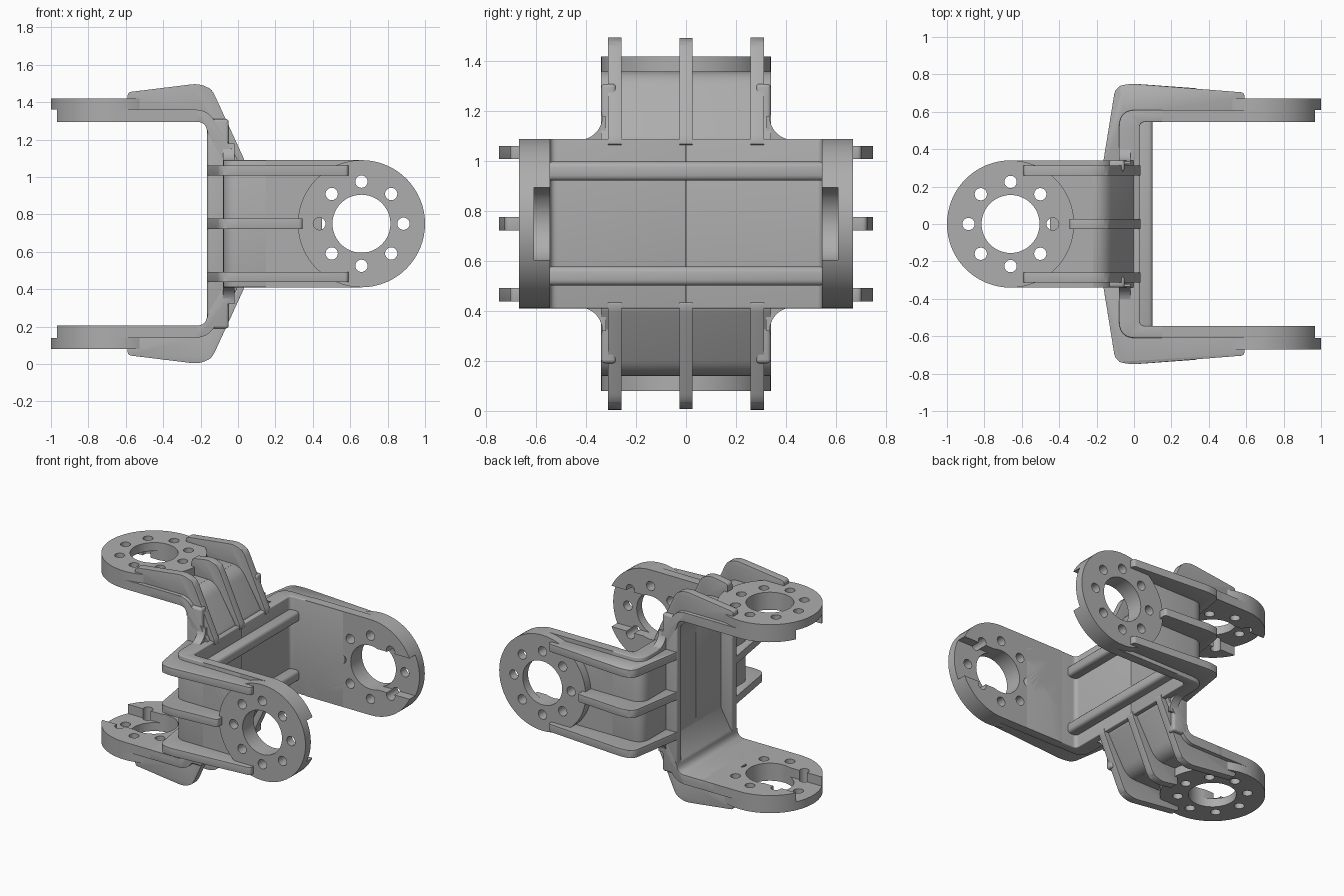
import bpy
import bmesh
from math import cos, sin, pi
from mathutils import Vector

if "Cube" in bpy.data.objects:
    bpy.data.objects.remove(bpy.data.objects["Cube"])

metal = bpy.data.materials.new("cast_grey_metal")
metal.use_nodes = True
GREY = (0.42, 0.42, 0.42, 1)
metal.diffuse_color = GREY
bsdf = metal.node_tree.nodes["Principled BSDF"]
bsdf.inputs["Base Color"].default_value = GREY
bsdf.inputs["Roughness"].default_value = 0.6

MID = 0.75       # height of the centre
HALF = 0.34      # half width of an arm, and pad radius
INNER, STEP, OUTER = 0.545, 0.61, 0.67   # arm layers measured from the centre
PAD = 0.66       # pad centre along the arm


# Frames: u runs along x, t across the arm, w outward from the centre
def upright_frame(side):
    return lambda u, t, w: Vector((u, t, MID + side * w))


def sideways_frame(side):
    return lambda u, t, w: Vector((u, side * w, MID + t))


def rounded(points, steps=6):
    """Round each (p, q, radius) corner of a closed outline."""
    out = []
    for i, (p, q, r) in enumerate(points):
        c = Vector((p, q))
        if r == 0:
            out.append(c)
            continue
        a = Vector(points[i - 1][:2]) - c
        b = Vector(points[(i + 1) % len(points)][:2]) - c
        a, b = c + a.normalized() * r, c + b.normalized() * r
        for k in range(steps + 1):
            f = k / steps
            out.append(a * (1 - f) ** 2 + c * 2 * f * (1 - f) + b * f * f)
    return out


def circle(cx, cy, r, n=48, start=0.0, sweep=2 * pi):
    full = sweep > 6
    return [Vector((cx + r * cos(start + sweep * i / (n if full else n - 1)),
                    cy + r * sin(start + sweep * i / (n if full else n - 1))))
            for i in range(n)]


def add_prism(bm, outline, lo, hi, place):
    ends = [[bm.verts.new(place(p.x, p.y, h)) for p in outline] for h in (lo, hi)]
    bm.faces.new(ends[0])
    bm.faces.new(list(reversed(ends[1])))
    n = len(outline)
    for i in range(n):
        j = (i + 1) % n
        bm.faces.new((ends[0][i], ends[1][i], ends[1][j], ends[0][j]))


def make(name, prisms):
    bm = bmesh.new()
    for args in prisms:
        add_prism(bm, *args)
    bmesh.ops.recalc_face_normals(bm, faces=bm.faces)
    mesh = bpy.data.meshes.new(name)
    bm.to_mesh(mesh)
    bm.free()
    obj = bpy.data.objects.new(name, mesh)
    bpy.context.collection.objects.link(obj)
    mesh.materials.append(metal)
    return obj


def finish(obj, bevel=0.0, cutters=()):
    for cutter in cutters:
        mod = obj.modifiers.new("cut", "BOOLEAN")
        mod.operation, mod.solver, mod.object = "DIFFERENCE", "EXACT", cutter
    if bevel:
        mod = obj.modifiers.new("soft_edges", "BEVEL")
        mod.width, mod.segments, mod.angle_limit = bevel, 3, 0.7
    bpy.ops.object.select_all(action="DESELECT")
    bpy.context.view_layer.objects.active = obj
    obj.select_set(True)
    for mod in list(obj.modifiers):
        bpy.ops.object.modifier_apply(modifier=mod.name)
    bpy.ops.object.shade_smooth_by_angle(angle=0.6)


def rect(p0, p1, q0, q1):
    return [Vector(c) for c in ((p0, q0), (p1, q0), (p1, q1), (p0, q1))]


# Wall outlines (u, w, corner radius)
SLANTED_WALL = [(-0.45, INNER, 0), (-0.165, INNER, 0.06), (-0.165, 0.49, 0.02),
                (-0.08, HALF, 0), (-0.08, 0.3, 0), (0, 0.3, 0), (0, HALF, 0.02),
                (-0.16, STEP, 0.07), (-0.45, STEP, 0)]
STRAIGHT_WALL = [(0.45, INNER, 0), (0.03, INNER, 0.03), (0.03, 0, 0),
                 (-0.08, 0, 0), (-0.08, STEP, 0.09), (0.45, STEP, 0)]


# Rib outlines, from the arm tip round the elbow to the web
def slanted_rib(tip, top):
    return [(tip, 0.58, 0), (tip, top, 0.02), (-0.19, 0.752, 0.06), (-0.135, 0.71, 0.03),
            (0.035, HALF, 0.02), (0.035, 0.315, 0.01), (-0.03, 0.315, 0), (-0.16, 0.58, 0)]


def straight_rib(tip, top):
    return [(tip, 0.58, 0), (tip, top, 0.02), (-0.03, 0.752, 0.05), (-0.1, 0.73, 0.04),
            (-0.163, HALF, 0.01), (-0.163, 0.3, 0), (-0.05, 0.3, 0), (-0.05, 0.58, 0)]


def build_arm(label, place, d, wall, rib):
    """One arm with its pad, ribs and wall; d is the direction it points in x."""
    def across(p, q, h):      # outline in u-w, extruded across t
        return place(p, h, q)

    def outward(p, q, h):     # outline in u-t, extruded along w
        return place(p, q, h)

    # Cutters: bore, bolt ring and tip slot
    c = d * PAD
    holes = [circle(c, 0, 0.155)] + [
        circle(c + 0.225 * cos(k * pi / 4), 0.225 * sin(k * pi / 4), 0.033, 20)
        for k in range(8)]
    bores = make("bore_cutter", [(o, 0.45, 0.8, outward) for o in holes])
    slot = make("slot_cutter", [(rect(c, c + d * 0.45, -0.145, 0.145), 0.5, STEP, outward)])

    # Arm plate with rounded tip, then the raised pad on top
    base = [Vector((d * 0.15, -HALF))] + [
        Vector((c + d * HALF * cos(a), HALF * sin(a)))
        for a in (-pi / 2 + pi * i / 32 for i in range(33))] + [Vector((d * 0.15, HALF))]
    if d < 0:
        base = [Vector((min(p.x, -0.22), p.y)) for p in base]
    finish(make(label + "_arm_plate", [(base, INNER, STEP, outward)]),
           cutters=(bores, slot))
    finish(make(label + "_bearing_pad", [(circle(c, 0, HALF, 64), STEP, OUTER, outward)]),
           cutters=(bores,))
    for cutter in (bores, slot):
        bpy.data.objects.remove(cutter)

    # Bent wall joining the arm to the web
    finish(make(label + "_bent_wall", [(rounded(wall), -HALF, HALF, across)]), 0.006)

    # Two long outer ribs and one short middle rib
    for t, tip, top in ((-0.285, 0.59, 0.703), (0, 0.345, 0.725), (0.285, 0.59, 0.703)):
        finish(make(label + "_rib", [(rounded(rib(d * tip, top)), t - 0.027, t + 0.027, across)]),
               0.012)


for side, name in ((1, "upper"), (-1, "lower")):
    place = upright_frame(side)
    build_arm(name, place, -1, SLANTED_WALL, slanted_rib)

    # Concave gussets where the slanted wall meets the wide web
    for s in (-1, 1):
        curve = [Vector((s * p.x, p.y)) for p in
                 circle(0.43, 0.43, 0.095, 10, pi, pi / 2)]
        outline = [Vector((s * 0.32, 0.43))] + curve + [
            Vector((s * 0.43, 0.32)), Vector((s * 0.32, 0.32))]
        finish(make(name + "_gusset", [(outline, -0.08, -0.02,
                                        lambda p, q, h: place(h, p, q))]))

for side, name in ((1, "back"), (-1, "front")):
    build_arm(name, sideways_frame(side), 1, STRAIGHT_WALL, straight_rib)

# Stiffening posts on one face of the web, ridges on the other
for s, post, ridge in ((1, "back_post", "upper_ridge"), (-1, "front_post", "lower_ridge")):
    bar = rect(-0.165, -0.05, s * 0.31 - 0.03, s * 0.31 + 0.03)
    finish(make(post, [(bar, -0.56, 0.56, upright_frame(1))]), 0.015)
    bar = rect(0, 0.1, s * 0.21 - 0.038, s * 0.21 + 0.038)
    finish(make(ridge, [(bar, -0.56, 0.56, sideways_frame(1))]), 0.022)
